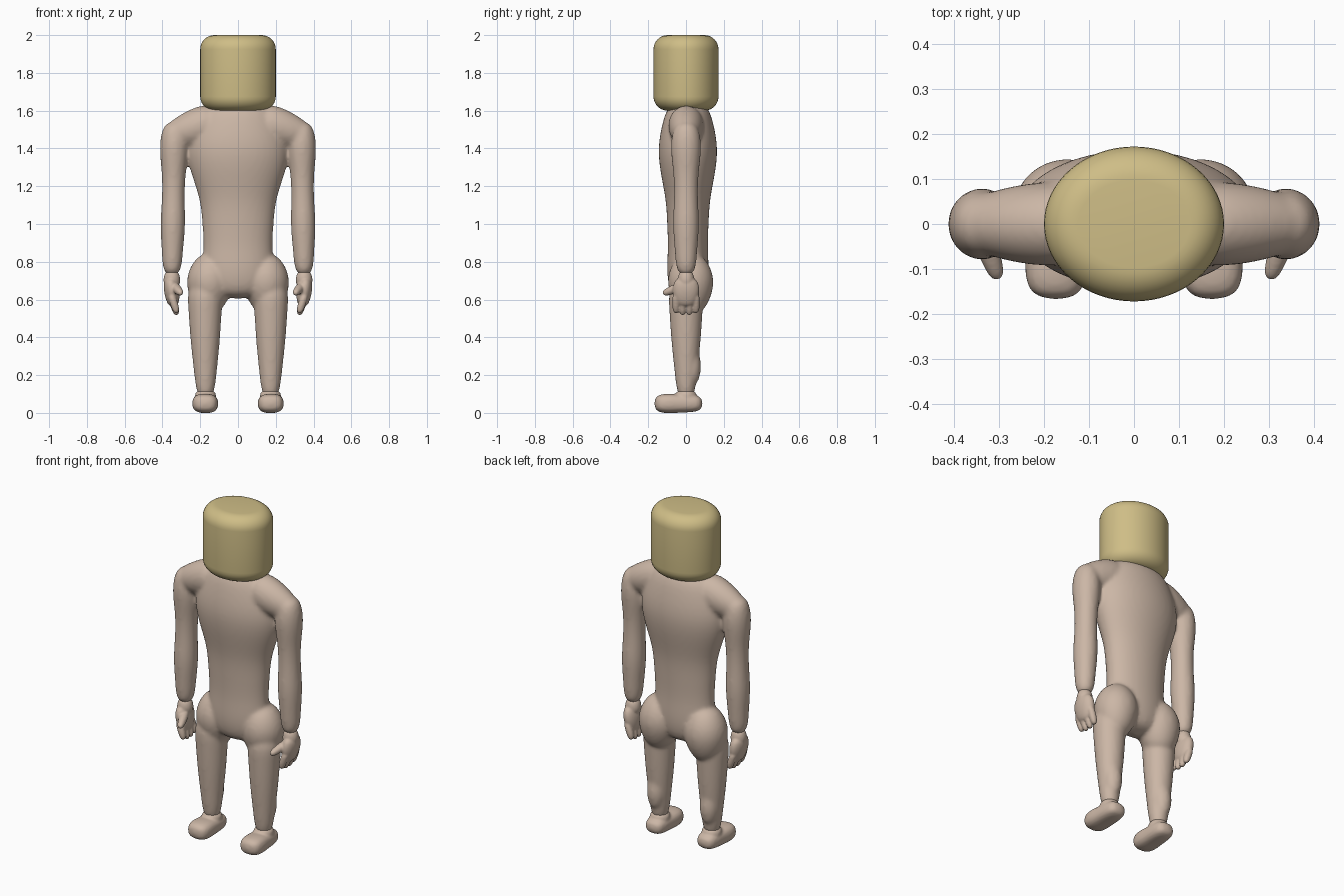
import bpy, bmesh, math
from mathutils import Matrix, Vector

cube = bpy.data.objects.get("Cube")
if cube:
    bpy.data.objects.remove(cube, do_unlink=True)


def material(name, rgb):
    mat = bpy.data.materials.new(name)
    mat.use_nodes = True
    mat.diffuse_color = (*rgb, 1)
    mat.node_tree.nodes["Principled BSDF"].inputs["Base Color"].default_value = (*rgb, 1)
    return mat


skin = material("skin", (.6, .47, .38))
straw = material("straw_yellow", (.62, .51, .24))


def tube(bm, start, end, widths, depth=1.0, side=1, sides=16, power=1.0):
    """Closed tube with evenly spaced oval rings from start to end; depth is a ratio of width."""
    start, end = Vector(start), Vector(end)
    turn = Vector((0, 0, 1)).rotation_difference(end - start)
    rings = []
    for index, width in enumerate(widths):
        centre = start.lerp(end, index / (len(widths) - 1))
        ring = []
        for step in range(sides):
            angle = math.tau * step / sides
            c, s = math.cos(angle), math.sin(angle)
            u = width * math.copysign(abs(c) ** power, c)
            v = width * depth * math.copysign(abs(s) ** power, s)
            point = centre + turn @ Vector((u, v, 0))
            point.x *= side
            ring.append(bm.verts.new(point))
        rings.append(ring)
    faces = [bm.faces.new(rings[0]), bm.faces.new(rings[-1])]
    for low, high in zip(rings, rings[1:]):
        for i in range(sides):
            faces.append(bm.faces.new((low[i - 1], low[i], high[i], high[i - 1])))
    bmesh.ops.recalc_face_normals(bm, faces=faces)


def add_object(bm, name, mat):
    mesh = bpy.data.meshes.new(name)
    bm.to_mesh(mesh)
    bm.free()
    mesh.materials.append(mat)
    mesh.polygons.foreach_set("use_smooth", [True] * len(mesh.polygons))
    obj = bpy.data.objects.new(name, mesh)
    bpy.context.collection.objects.link(obj)
    return obj


def add_fused(bm, name, voxel, softness):
    """Round the tubes off, weld them into one surface and soften the joins."""
    obj = add_object(bm, name, skin)
    rounding = obj.modifiers.new("round", "SUBSURF")
    rounding.levels = rounding.render_levels = 2
    fuse = obj.modifiers.new("fuse", "REMESH")
    fuse.mode = "VOXEL"
    fuse.voxel_size = voxel
    fuse.use_smooth_shade = True
    soften = obj.modifiers.new("soften", "SMOOTH")
    soften.factor = .5
    soften.iterations = softness


# Body: torso, shoulders, arms, hips and legs in one skin
body = bmesh.new()
tube(body, (0, .01, .6), (0, .01, 1.66), [.15, .2, .18, .19, .2, .25, .28, .24, .17], depth=.58, sides=24)
for side in (1, -1):
    # shoulder bridge
    tube(body, (.1, 0, 1.55), (.4, 0, 1.45), [.1, .11, .09, .05], depth=.9, side=side)
    # arm
    tube(body, (.35, 0, .72), (.335, 0, 1.55), [.05, .057, .07, .06, .063, .085, .06], depth=1.05, side=side)
    # leg
    tube(body, (.172, 0, .06), (.175, 0, .7), [.045, .062, .08, .09, .1], side=side)
    # calf
    tube(body, (.175, .03, .14), (.175, .02, .4), [.03, .06, .05, .03], side=side)
    # hip and buttock
    tube(body, (.16, .03, .52), (.14, .02, .85), [.06, .12, .13, .06], side=side)
add_fused(body, "body", .011, 6)

for side, label in ((1, "left"), (-1, "right")):
    # Hand: wrist, palm, four inward leaning fingers and a forward thumb
    hand = bmesh.new()
    tube(hand, (.35, 0, .66), (.35, 0, .76), [.04, .05, .03], side=side)
    tube(hand, (.34, 0, .56), (.36, 0, .72), [.025, .04, .043, .03], depth=1.75, side=side)
    for finger in range(4):
        y = (finger - 1.5) * .035
        tip = .51 + abs(y) * .3
        tube(hand, (.322, y, tip), (.355, y, .63), [.014, .022, .022, .02], side=side, sides=10)
    tube(hand, (.3, -.125, .63), (.345, 0, .68), [.016, .024, .027, .02], side=side, sides=10)
    add_fused(hand, label + "_hand", .006, 2)

    # Foot: rounded block with a raised ankle
    foot = bmesh.new()
    tube(foot, (.175, -.17, .05), (.17, .09, .05), [.055, .073, .066, .064, .05], depth=.75, side=side, power=.75)
    tube(foot, (.172, 0, .05), (.172, 0, .125), [.055, .06, .05], side=side)
    add_fused(foot, label + "_foot", .008, 2)

# Head: oval drum with rounded rims
drum = bmesh.new()
bmesh.ops.create_cone(drum, cap_ends=True, segments=64, radius1=.2, radius2=.2, depth=.4,
                      matrix=Matrix.Translation((0, 0, 1.8)) @ Matrix.Diagonal((1, .86, 1, 1)))
head = add_object(drum, "head", straw)
rim = head.modifiers.new("rounded_rim", "BEVEL")
rim.width = .075
rim.segments = 8
rim.limit_method = "ANGLE"
rim.angle_limit = math.radians(60)
